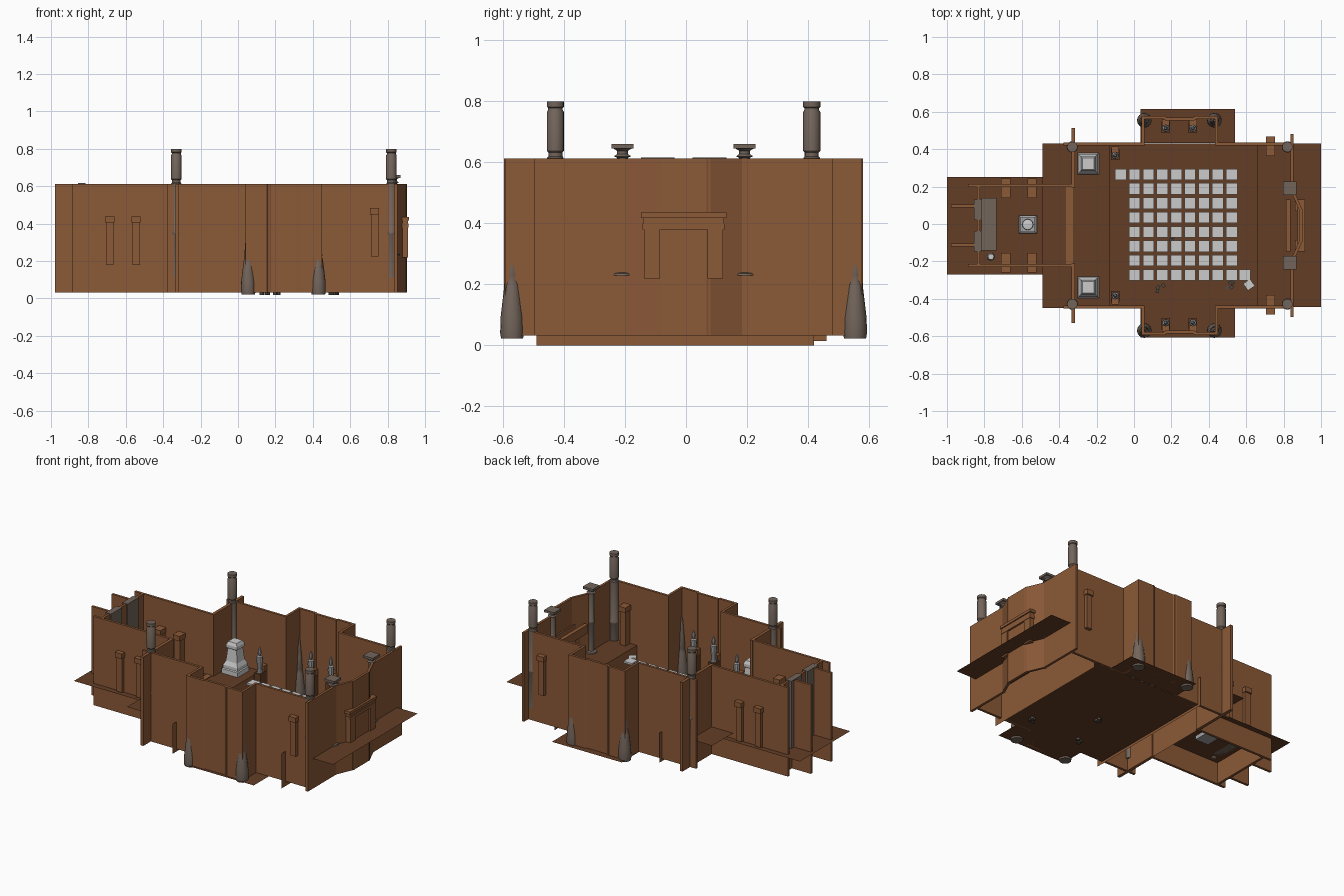
import bpy, bmesh, math, random
from mathutils import Matrix, Vector

if "Cube" in bpy.data.objects:
    bpy.data.objects.remove(bpy.data.objects["Cube"])

random.seed(4)
YC = -0.008          # mirror line of the building
LEFT_Z, MID_Z, RIGHT_Z, PIT_Z = 0.175, 0.21, 0.229, 0.032
BOT, TOP = 0.032, 0.613


def mat(name, c):
    m = bpy.data.materials.new(name)
    m.diffuse_color = (*c, 1)
    m.use_nodes = True
    m.node_tree.nodes["Principled BSDF"].inputs["Base Color"].default_value = m.diffuse_color
    return m


WALL = mat("wall brown", (0.26, 0.10, 0.038))
FLOOR = mat("floor dark brown", (0.125, 0.047, 0.018))
STONE = mat("pillar grey brown", (0.17, 0.13, 0.105))
LIGHT = mat("light grey", (0.60, 0.60, 0.60))
STATUE = mat("statue grey", (0.36, 0.36, 0.36))
RUBBLE = mat("dark rubble", (0.08, 0.065, 0.055))


def finish(name, bm, m):
    me = bpy.data.meshes.new(name)
    bm.to_mesh(me)
    bm.free()
    me.materials.append(m)
    ob = bpy.data.objects.new(name, me)
    bpy.context.collection.objects.link(ob)
    return ob


def box(name, x0, x1, y0, y1, z0, z1, m, rot=0):
    bm = bmesh.new()
    bmesh.ops.create_cube(bm, size=1)
    mt = (Matrix.Translation(((x0 + x1) / 2, (y0 + y1) / 2, (z0 + z1) / 2))
          @ Matrix.Rotation(rot, 4, 'Z') @ Matrix.Diagonal((x1 - x0, y1 - y0, z1 - z0, 1)))
    bmesh.ops.transform(bm, matrix=mt, verts=bm.verts)
    return finish(name, bm, m)


def cbox(name, x, y, sx, sy, z0, z1, m, rot=0):
    return box(name, x - sx / 2, x + sx / 2, y - sy / 2, y + sy / 2, z0, z1, m, rot)


def plane(name, corners, m):
    bm = bmesh.new()
    bm.faces.new([bm.verts.new(c) for c in corners])
    return finish(name, bm, m)


def floor(name, x0, x1, y0, y1, z):
    return plane(name, [(x0, y0, z), (x1, y0, z), (x1, y1, z), (x0, y1, z)], FLOOR)


def wall(name, pts, t=0.016, z0=BOT, z1=TOP):
    # straight wall pieces along a plan path
    bm = bmesh.new()
    for a, b in zip(pts, pts[1:]):
        a, b = Vector(a), Vector(b)
        d = (b - a).normalized()
        n = Vector((-d.y, d.x)) * t / 2
        e = d * t / 2
        base = [a - e - n, b + e - n, b + e + n, a - e + n]
        lo = [bm.verts.new((p.x, p.y, z0)) for p in base]
        hi = [bm.verts.new((p.x, p.y, z1)) for p in base]
        bm.faces.new(lo[::-1])
        bm.faces.new(hi)
        for i in range(4):
            j = (i + 1) % 4
            bm.faces.new((lo[i], lo[j], hi[j], hi[i]))
    return finish(name, bm, WALL)


def lathe(name, x, y, prof, m, n=16, rot=0):
    bm = bmesh.new()
    rings = [[bm.verts.new((x + r * math.cos(rot + k * math.tau / n),
                            y + r * math.sin(rot + k * math.tau / n), z))
              for k in range(n)] for r, z in prof]
    for a, b in zip(rings, rings[1:]):
        for k in range(n):
            j = (k + 1) % n
            bm.faces.new((a[k], a[j], b[j], b[k]))
    bm.faces.new(rings[0][::-1])
    bm.faces.new(rings[-1])
    ob = finish(name, bm, m)
    if n > 6:
        bpy.context.view_layer.objects.active = ob
        ob.select_set(True)
        bpy.ops.object.shade_smooth_by_angle(angle=math.radians(35))
        ob.select_set(False)
    return ob


# floors
floor("entry_floor", -1.0, -0.325, -0.27, 0.25, LEFT_Z)
floor("left_platform", -0.49, -0.13, -0.45, 0.43, MID_Z)
floor("right_platform", 0.66, 1.0, -0.445, 0.43, RIGHT_Z)
floor("pit_floor", -0.13, 0.66, -0.45, 0.43, PIT_Z)
for s in (-1, 1):
    y0, y1 = sorted((YC + s * 0.44, YC + s * 0.612 + 0.012))
    floor("alcove_floor", 0.035, 0.54, y0, y1, PIT_Z)
# upright faces between the floor levels
for x, y1, z0, z1 in ((0.66, 0.42, 0, RIGHT_Z), (-0.13, 0.46, 0.015, MID_Z), (-0.325, 0.42, BOT, MID_Z)):
    plane("riser", [(x, -0.49, z0), (x, y1, z0), (x, y1, z1), (x, -0.49, z1)], WALL)
# shallow stairs
for i in range(3):
    box("stair", -0.43 + i * 0.033, -0.325, -0.228, 0.205, LEFT_Z, LEFT_Z + 0.013 * (i + 1), WALL)

# walls
for s in (-1, 1):
    def P(*pts):
        return [(x, YC + s * y) for x, y in pts]

    wall("niche_wall", P((-0.97, 0.104), (-0.84, 0.104)))
    wall("entry_side_wall", P((-0.88, 0.213), (-0.325, 0.213)))
    wall("front_cross_wall", P((-0.325, 0.213), (-0.325, 0.512)), t=0.02)
    wall("hall_side_wall", P((-0.37, 0.436), (0.047, 0.436), (0.047, 0.577), (0.16, 0.577),
                             (0.175, 0.569), (0.315, 0.569), (0.33, 0.577), (0.44, 0.577),
                             (0.44, 0.436), (0.845, 0.436)))
    wall("end_wall", P((0.845, 0.48), (0.845, 0.19), (0.893, 0.08), (0.893, 0.0)))
    # door posts
    y0, y1 = sorted((YC + s * 0.078, YC + s * 0.13))
    box("door_post", 0.86, 0.91, y0, y1, RIGHT_Z - 0.01, 0.38, WALL)
wall("entry_end_wall", [(-0.832, YC - 0.213), (-0.832, YC + 0.213)])

# door lintel, outside and inside
for x0, x1 in ((0.875, 0.912), (0.812, 0.835)):
    box("lintel_lower", x0, x1, YC - 0.135, YC + 0.135, 0.38, 0.40, WALL)
    box("lintel_middle", x0, x1 - 0.004, YC - 0.132, YC + 0.132, 0.40, 0.418, WALL)
    box("lintel_cap", x0, x1 + 0.003, YC - 0.14, YC + 0.14, 0.418, 0.436, WALL)

for s in (-1, 1):
    # tall corner columns
    for x in (-0.33, 0.82):
        prof = [(0.027, 0.11), (0.027, 0.34), (0.03, 0.345), (0.03, 0.355), (0.027, 0.36),
                (0.027, 0.615), (0.023, 0.62), (0.023, 0.632), (0.028, 0.638), (0.028, 0.765),
                (0.024, 0.772), (0.024, 0.778), (0.028, 0.782), (0.028, 0.80)]
        lathe("corner_column", x, YC + s * 0.42, prof, STONE)
    # tapered alcove pillars
    for x in (0.055, 0.43):
        prof = [(0.036, 0.022), (0.039, 0.04), (0.038, 0.09), (0.025, 0.2), (0.019, 0.222),
                (0.021, 0.228), (0.016, 0.30), (0.013, 0.335), (0.010, 0.37), (0.005, 0.425)]
        lathe("tapered_pillar", x, YC + s * 0.562, prof, STONE)
    # slim pillars beside the door
    prof = [(0.036, RIGHT_Z), (0.034, 0.236), (0.018, 0.24), (0.018, 0.42), (0.021, 0.425),
            (0.021, 0.435), (0.018, 0.44), (0.018, 0.615), (0.028, 0.62), (0.018, 0.627),
            (0.018, 0.638), (0.034, 0.648)]
    lathe("door_pillar", 0.832, YC + s * 0.2, prof, STONE)
    cbox("door_pillar_cap", 0.832, YC + s * 0.2, 0.072, 0.072, 0.645, 0.66, STONE)
    # buttresses through the walls
    for x, y, zb in ((-0.685, 0.2, 0.18), (-0.545, 0.2, 0.18), (0.73, 0.424, 0.225)):
        cbox("buttress_shaft", x, YC + s * y, 0.04, 0.085, zb, zb + 0.225, WALL)
        cbox("buttress_head", x, YC + s * y, 0.05, 0.105, zb + 0.225, zb + 0.258, WALL)
    # statues on wall plinths
    for x, y, z in ((-0.1, 0.38, MID_Z), (0.17, 0.525, 0.2), (0.315, 0.525, 0.2)):
        cbox("statue_plinth", x, YC + s * y, 0.045, 0.06, PIT_Z, z + 0.02, FLOOR)
        cbox("statue_back", x, YC + s * (y + 0.025), 0.042, 0.035, PIT_Z, z + 0.06, WALL)
        prof = [(0.018, z + 0.02), (0.014, z + 0.05), (0.02, z + 0.10), (0.018, z + 0.125),
                (0.007, z + 0.13), (0.012, z + 0.145), (0.011, z + 0.16), (0.004, z + 0.185)]
        lathe("statue_figure", x, YC + s * (y - 0.005), prof, STATUE, 8)
    # stepped pedestals on the left platform
    q = 2 ** -0.5
    prof = [(w * 2 * q, MID_Z + h) for w, h in
            ((0.058, 0), (0.058, 0.03), (0.052, 0.035), (0.052, 0.055), (0.040, 0.08),
             (0.032, 0.16), (0.039, 0.165), (0.039, 0.185), (0.03, 0.205))]
    lathe("stepped_pedestal", -0.245, YC + s * 0.33, prof, LIGHT, 4, math.pi / 4)

# entry room furniture
lathe("entry_pedestal", -0.568, YC + 0.005,
      [(0.068, 0.15), (0.068, 0.195), (0.05, 0.205), (0.045, 0.25), (0.055, 0.255), (0.055, 0.265)],
      STATUE, 4, math.pi / 4)
lathe("entry_pedestal_bowl", -0.568, YC + 0.005,
      [(0.018, 0.265), (0.03, 0.285), (0.028, 0.295), (0.014, 0.298)], LIGHT, 12)
box("altar_slab", -0.815, -0.735, -0.142, 0.14, LEFT_Z, 0.235, STONE)
for s in (-1, 1):
    cbox("altar_back", -0.835, YC + s * 0.085, 0.04, 0.11, LEFT_Z, TOP + 0.003, STONE)
lathe("urn", -0.765, -0.175,
      [(0.014, LEFT_Z), (0.022, 0.205), (0.02, 0.23), (0.012, 0.24), (0.016, 0.25)], LIGHT, 10)

# hanging stepping tiles over the pit
for r in range(8):
    for c in range(-1 if r == 0 else 0, 8):
        cbox("stepping_tile", 0.003 + c * 0.0742, 0.265 - r * 0.0768, 0.06, 0.06, 0.198, 0.21, LIGHT)
cbox("last_tile", 0.592, -0.273, 0.06, 0.06, 0.198, 0.21, LIGHT)
cbox("loose_tile", 0.615, -0.325, 0.045, 0.045, 0.198, 0.21, LIGHT, 0.6)

# rubble on the pit floor
for cx, cy in ((0.14, -0.34), (0.51, -0.325), (0.2, -0.07)):
    for i in range(4):
        x, y = cx + random.uniform(-0.02, 0.02), cy + random.uniform(-0.02, 0.02)
        cbox("rubble", x, y, 0.022, 0.016, 0.018, 0.035 + 0.01 * i, RUBBLE, random.uniform(0, 3))
